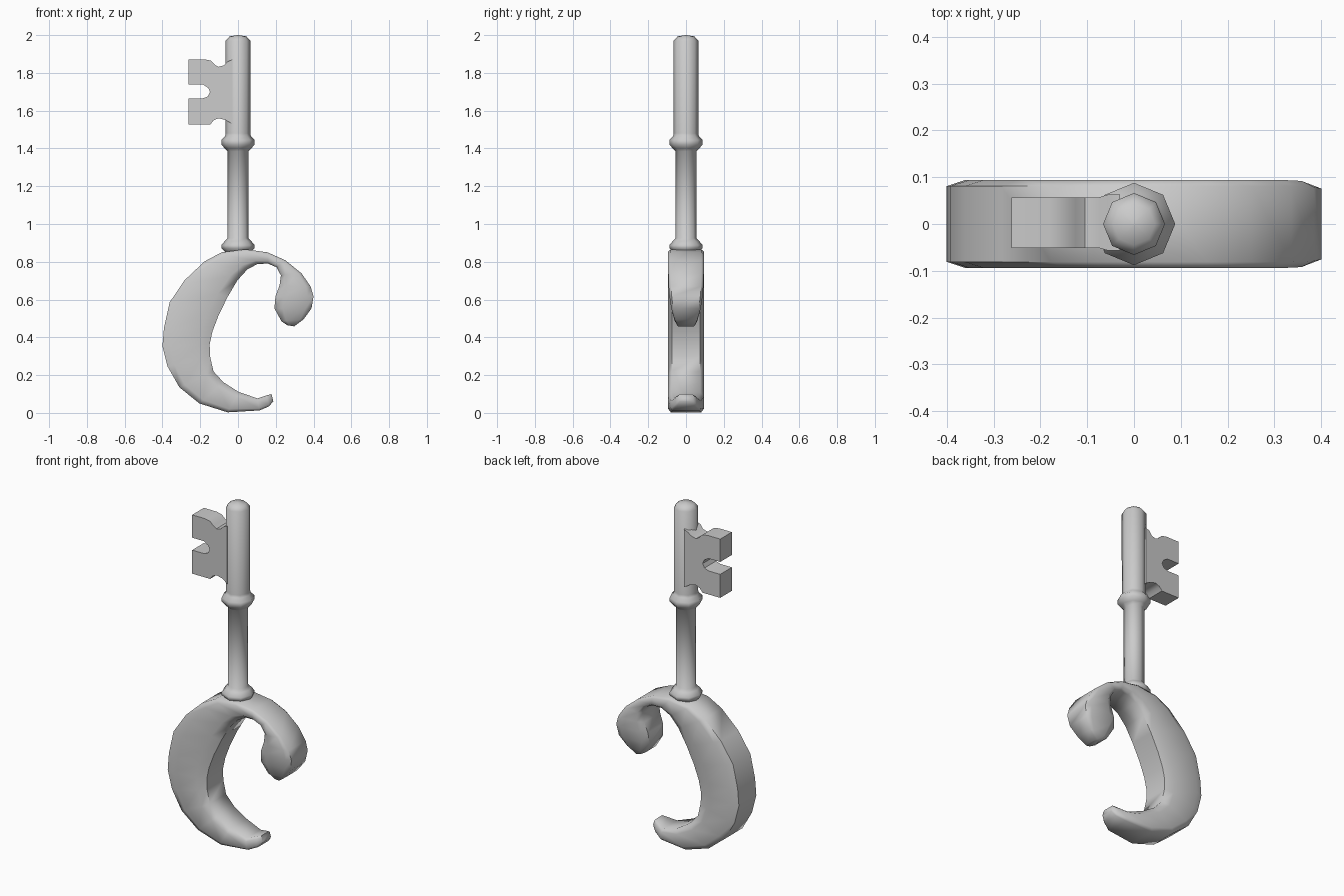
import bpy, bmesh, math


def finish(name, bm, angle):
    bmesh.ops.recalc_face_normals(bm, faces=bm.faces)
    mesh = bpy.data.meshes.new(name)
    bm.to_mesh(mesh)
    bm.free()
    ob = bpy.data.objects.new(name, mesh)
    bpy.context.collection.objects.link(ob)
    bpy.ops.object.select_all(action='DESELECT')
    ob.select_set(True)
    bpy.context.view_layer.objects.active = ob
    bpy.ops.object.shade_smooth_by_angle(angle=math.radians(angle))
    return ob


def skin(bm, rings):
    """Bridge closed rings of points and cap both ends."""
    loops = [[bm.verts.new(p) for p in ring] for ring in rings]
    n = len(loops[0])
    for a, b in zip(loops, loops[1:]):
        for i in range(n):
            j = (i + 1) % n
            bm.faces.new((a[i], a[j], b[j], b[i]))
    bm.faces.new(loops[0])
    bm.faces.new(loops[-1])


def lathe(name, profile, sides=8):
    bm = bmesh.new()
    skin(bm, [[(r * math.cos(math.tau * i / sides),
                r * math.sin(math.tau * i / sides), z)
               for i in range(sides)] for r, z in profile])
    return finish(name, bm, 50)


# Octagonal stem with two collars and a blunt domed tip
lathe("stem", [(0.055, 0.83), (0.07, 0.855), (0.088, 0.872), (0.088, 0.888),
               (0.07, 0.91), (0.055, 0.925), (0.055, 1.385), (0.07, 1.40),
               (0.088, 1.42), (0.088, 1.445), (0.068, 1.465), (0.065, 1.48),
               (0.066, 1.97), (0.045, 1.993), (0.004, 2.0)])

# Key bit: notched profile extruded through its thickness, flared at the stem
outline = [(-0.03, 1.87), (-0.055, 1.86), (-0.075, 1.84), (-0.105, 1.832),
           (-0.125, 1.845), (-0.145, 1.865), (-0.18, 1.872), (-0.262, 1.872),
           (-0.262, 1.738), (-0.185, 1.738), (-0.157, 1.72), (-0.148, 1.698),
           (-0.16, 1.675), (-0.187, 1.665), (-0.262, 1.665), (-0.262, 1.527),
           (-0.146, 1.527), (-0.13, 1.548), (-0.103, 1.56), (-0.065, 1.55),
           (-0.03, 1.53)]
bm = bmesh.new()
skin(bm, [[(x, 0.003 + s * (0.06 if x > -0.06 else 0.054), z)
           for x, z in outline] for s in (-1, 1)])
finish("key_bit", bm, 40)

# Crescent bow: outer x, z / inner x, z / half width, from lower tip to curl
stations = [
    (0.187, 0.062, 0.177, 0.100, 0.040),
    (0.165, 0.035, 0.150, 0.092, 0.055),
    (0.114, 0.013, 0.103, 0.077, 0.080),
    (-0.055, 0.003, 0.005, 0.110, 0.094),
    (-0.204, 0.050, -0.077, 0.162, 0.094),
    (-0.310, 0.135, -0.130, 0.220, 0.094),
    (-0.373, 0.246, -0.148, 0.300, 0.094),
    (-0.400, 0.352, -0.150, 0.363, 0.094),
    (-0.392, 0.450, -0.135, 0.432, 0.094),
    (-0.362, 0.585, -0.103, 0.516, 0.094),
    (-0.283, 0.702, -0.056, 0.612, 0.094),
    (-0.177, 0.802, -0.003, 0.702, 0.094),
    (-0.087, 0.850, 0.050, 0.760, 0.094),
    (0.040, 0.866, 0.105, 0.789, 0.094),
    (0.156, 0.850, 0.160, 0.790, 0.094),
    (0.251, 0.808, 0.204, 0.771, 0.094),
    (0.336, 0.739, 0.227, 0.728, 0.094),
    (0.384, 0.670, 0.220, 0.675, 0.092),
    (0.400, 0.617, 0.198, 0.617, 0.088),
    (0.389, 0.553, 0.193, 0.553, 0.078),
    (0.347, 0.495, 0.230, 0.485, 0.060),
    (0.297, 0.458, 0.262, 0.464, 0.045),
]
# Chamfered cross-section: (fraction outer to inner, fraction of half width)
section = [(0, -0.86), (0.16, -1), (0.78, -1), (1, -0.8),
           (1, 0.8), (0.78, 1), (0.16, 1), (0, 0.86)]
bm = bmesh.new()
skin(bm, [[(ox + (ix - ox) * t, w * s, oz + (iz - oz) * t)
           for t, s in section] for ox, oz, ix, iz, w in stations])
finish("crescent_bow", bm, 65)
